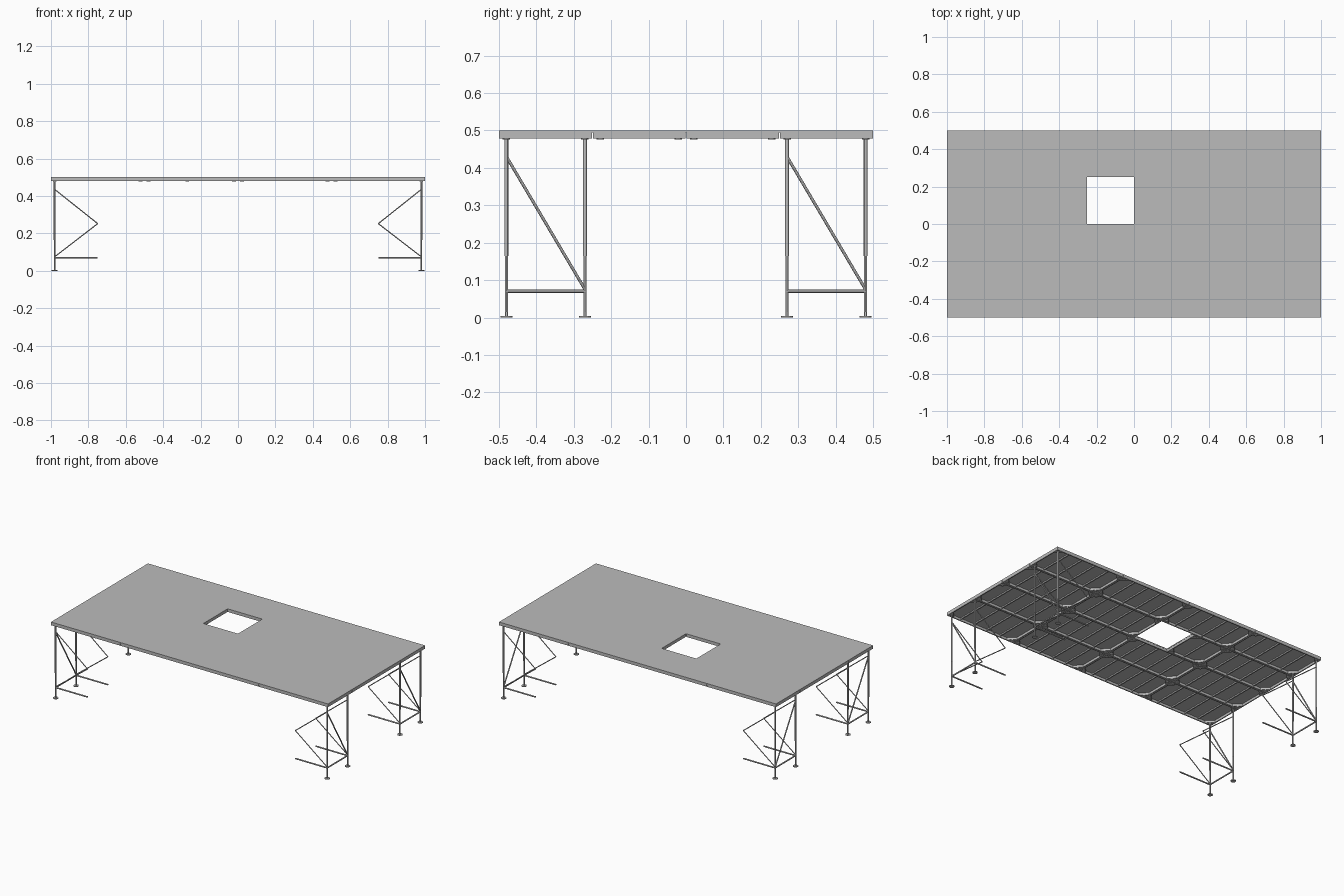
import bpy, bmesh
from mathutils import Vector, Matrix

cube = bpy.data.objects.get("Cube")
if cube:
    bpy.data.objects.remove(cube)

gray = bpy.data.materials.new("plain_gray")
gray.use_nodes = True
gray.diffuse_color = (0.5, 0.5, 0.5, 1)
gray.node_tree.nodes["Principled BSDF"].inputs["Base Color"].default_value = gray.diffuse_color


def finish(bm, name):
    mesh = bpy.data.meshes.new(name)
    bm.to_mesh(mesh)
    bm.free()
    mesh.materials.append(gray)
    obj = bpy.data.objects.new(name, mesh)
    bpy.context.collection.objects.link(obj)
    return obj


def box(bm, x0, x1, y0, y1, z0, z1):
    lo, hi = Vector((x0, y0, z0)), Vector((x1, y1, z1))
    m = Matrix.Translation((lo + hi) / 2) @ Matrix.Diagonal((*(hi - lo), 1))
    bmesh.ops.create_cube(bm, size=1, matrix=m)


def tube(bm, a, b, r, r2=None, sides=12):
    a, b = Vector(a), Vector(b)
    d = b - a
    m = Matrix.Translation((a + b) / 2) @ d.to_track_quat("Z", "Y").to_matrix().to_4x4()
    bmesh.ops.create_cone(bm, cap_ends=True, segments=sides, radius1=r,
                          radius2=r if r2 is None else r2, depth=d.length, matrix=m)


TOP, SKIN, BOTTOM = 0.5, 0.494, 0.479
COL, ROW, RAIL = 0.5, 0.25, 0.007


def build_panel(name, x0, x1, y0, y1):
    """Deck sheet with edge rails, cross ribs, corner gussets and leg sockets."""
    bm = bmesh.new()
    box(bm, x0, x1, y0, y1, SKIN, TOP)
    g = 0.0012
    x0, x1, y0, y1 = x0 + g * (x0 > -1), x1 - g * (x1 < 1), y0 + g * (y0 > -.5), y1 - g * (y1 < .5)
    for y in (y0, y1 - RAIL):
        box(bm, x0, x1, y, y + RAIL, BOTTOM, SKIN)
    for x in (x0, x1 - RAIL):
        box(bm, x, x + RAIL, y0 + RAIL, y1 - RAIL, BOTTOM, SKIN)
    # cross ribs
    count = round((x1 - x0) / 0.1)
    for i in range(1, count):
        x = x0 + (x1 - x0) * i / count
        box(bm, x - 0.004, x + 0.004, y0 + RAIL, y1 - RAIL, SKIN - 0.008, SKIN)
    # corner gussets and sockets
    for cx, sx in ((x0, 1), (x1, -1)):
        for cy, sy in ((y0, 1), (y1, -1)):
            tri = [(cx, cy), (cx + sx * 0.055, cy), (cx, cy + sy * 0.055)]
            low = [bm.verts.new((x, y, BOTTOM + 0.001)) for x, y in tri]
            high = [bm.verts.new((x, y, SKIN)) for x, y in tri]
            bm.faces.new(low)
            for i in range(3):
                j = (i + 1) % 3
                bm.faces.new((low[i], low[j], high[j], high[i]))
            px, py = cx + sx * 0.02, cy + sy * 0.02
            tube(bm, (px, py, 0.476), (px, py, SKIN), 0.01)
    bmesh.ops.recalc_face_normals(bm, faces=bm.faces)
    finish(bm, name)


for col in range(4):
    for row in range(4):
        x0, y0 = -1 + col * COL, -0.5 + row * ROW
        # one half panel is left out for the opening
        x1 = x0 + (COL / 2 if (col, row) == (1, 2) else COL)
        build_panel(f"deck_panel_{col + 1}_{row + 1}", x0, x1, y0, y0 + ROW)


def build_leg_frame(name, side, ya, yb):
    """Two legs with an end brace and folded braces reaching inward."""
    x, inner = side * 0.98, side * 0.75
    bm = bmesh.new()
    for y in (ya, yb):
        tube(bm, (x, y, 0.165), (x, y, BOTTOM), 0.0055)
        tube(bm, (x, y, 0.015), (x, y, 0.165), 0.0045)
        tube(bm, (x, y, 0), (x, y, 0.004), 0.016)
        tube(bm, (x, y, 0.004), (x, y, 0.015), 0.0045)
        # inward braces
        tube(bm, (x, y, 0.07), (inner, y, 0.07), 0.0045)
        tube(bm, (x, y, 0.435), (inner, y, 0.252), 0.003)
        tube(bm, (inner, y, 0.252), (x, y, 0.075), 0.003)
    tube(bm, (x, ya, 0.07), (x, yb, 0.07), 0.0045)
    tube(bm, (x, ya, 0.43), (x, yb, 0.075), 0.004)
    obj = finish(bm, name)
    bpy.context.view_layer.objects.active = obj
    bpy.ops.object.select_all(action="DESELECT")
    obj.select_set(True)
    bpy.ops.object.shade_smooth_by_angle()


for side, side_name in ((1, "left"), (-1, "right")):
    build_leg_frame(f"front_{side_name}_leg_frame", side, -0.48, -0.27)
    build_leg_frame(f"back_{side_name}_leg_frame", side, 0.27, 0.48)
